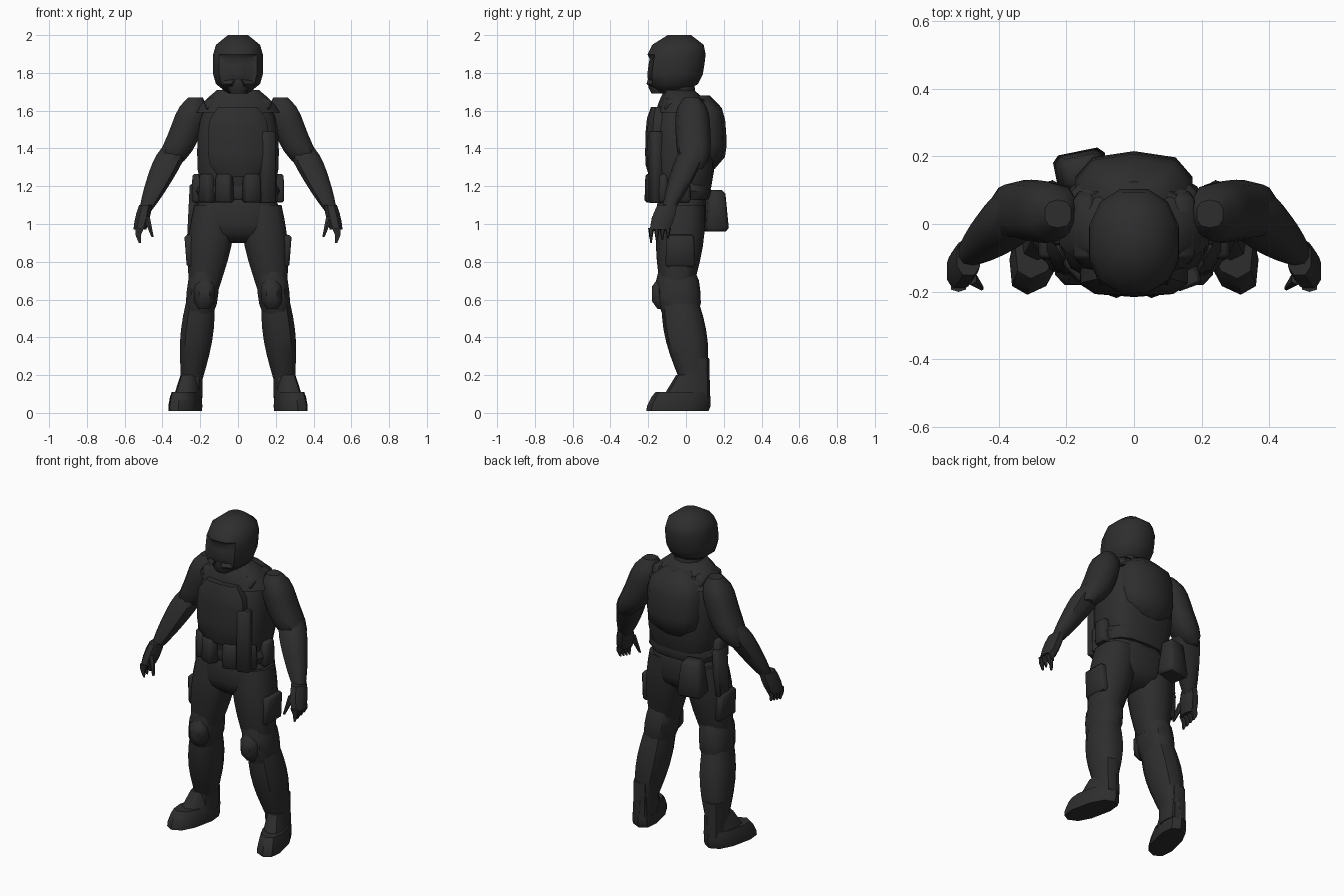
import bpy
import bmesh
from math import sin, cos, pi, copysign, radians
from mathutils import Matrix, Vector

default_cube = bpy.data.objects.get("Cube")
if default_cube:
    bpy.data.objects.remove(default_cube, do_unlink=True)

cloth = bpy.data.materials.new("charcoal cloth")
cloth.use_nodes = True
shade = .027
cloth.diffuse_color = (shade, shade, shade, 1)
shader = cloth.node_tree.nodes["Principled BSDF"]
shader.inputs["Base Color"].default_value = cloth.diffuse_color
parts = []


def finish(name, bm, mirror):
    """Turn the bmesh into an object, mirrored across x when it is one of a pair."""
    bmesh.ops.recalc_face_normals(bm, faces=bm.faces)
    mesh = bpy.data.meshes.new(name)
    bm.to_mesh(mesh)
    bm.free()
    mesh.materials.append(cloth)
    obj = bpy.data.objects.new(name, mesh)
    bpy.context.collection.objects.link(obj)
    if mirror:
        obj.modifiers.new("Mirror", 'MIRROR')
    parts.append(obj)


def sunken_face(bm):
    """Press in the front faces of the hood below the brow."""
    bm.normal_update()
    opening = []
    for face in bm.faces:
        middle = face.calc_center_median()
        if face.normal.y < -.6 and abs(middle.x) < .1 and middle.z < 1.88:
            opening.append(face)
    bmesh.ops.inset_region(bm, faces=opening, thickness=.02, depth=-.015)


def tube(name, start, end, wide, deep, taper=1, swell=0, cap=0, bow=0,
         splay=0, sides=10, steps=6, square=.8, mirror=False, detail=None):
    """Level oval sections from start to end.
    taper scales the end, swell fattens the middle, cap rounds both ends,
    bow bends the middle inward, splay shears the front outward."""
    start, end = Vector(start), Vector(end)
    bm = bmesh.new()
    loops = []
    for step in range(steps + 1):
        t = step / steps
        middle = start.lerp(end, t)
        arch = sin(pi * t)
        middle.x -= bow * arch
        scale = 1 + (taper - 1) * t
        scale *= (1 + swell * arch) * (1 - cap * abs(t + t - 1) ** 4)
        loop = []
        for i in range(sides):
            angle = 2 * pi * (i + .5) / sides
            c, s = cos(angle), sin(angle)
            dx = copysign(abs(c) ** square, c) * wide * scale
            dy = copysign(abs(s) ** square, s) * deep * scale
            loop.append(bm.verts.new(middle + Vector((dx - splay * dy, dy, 0))))
        loops.append(loop)
    for low, high in zip(loops, loops[1:]):
        for i in range(sides):
            bm.faces.new((low[i - 1], low[i], high[i], high[i - 1]))
    bm.faces.new(loops[0])
    bm.faces.new(loops[-1])
    bmesh.ops.recalc_face_normals(bm, faces=bm.faces)
    if detail:
        detail(bm)
    finish(name, bm, mirror)


def box(name, centre, size, turn=0, lean=0, taper=1, mirror=False):
    """Bevelled block; taper narrows the top, turn is about z, lean about y."""
    bm = bmesh.new()
    bmesh.ops.create_cube(bm, size=1)
    for vert in bm.verts:
        if vert.co.z > 0:
            vert.co.x *= taper
            vert.co.y *= taper
    bm.transform(Matrix.Diagonal((*size, 1)))
    bmesh.ops.bevel(bm, geom=bm.edges[:], offset=min(size) * .15,
                    segments=1, affect='EDGES')
    bm.transform(Matrix.Translation(centre)
                 @ Matrix.Rotation(turn, 4, 'Z') @ Matrix.Rotation(lean, 4, 'Y'))
    finish(name, bm, mirror)


# Head
tube("hood", (0, -.08, 1.69), (0, -.035, 2), wide=.137, deep=.16, cap=.6,
     sides=12, square=.9, detail=sunken_face)
tube("face_mask", (0, -.14, 1.69), (0, -.14, 1.82), wide=.06, deep=.06, cap=.3, steps=4)
tube("neck", (0, -.02, 1.6), (0, -.04, 1.78), wide=.085, deep=.08, steps=2)
tube("collar", (0, 0, 1.59), (0, -.035, 1.71), wide=.23, deep=.155, taper=.5,
     swell=.08, steps=3)

# Torso and vest
tube("torso", (0, -.02, 1.1), (0, 0, 1.66), wide=.2, deep=.15, swell=.1, cap=.25,
     sides=14, square=.65)
tube("chest_panel", (0, -.15, 1.25), (0, -.14, 1.62), wide=.165, deep=.07, cap=.35,
     square=.65)
box("shoulder_strap", (.145, -.01, 1.64), (.07, .22, .05), lean=.4, taper=.8, mirror=True)
box("side_flap", (.155, -.16, 1.3), (.08, .06, .38), turn=.35)
tube("back_pack", (0, .09, 1.29), (0, .065, 1.68), wide=.18, deep=.135, cap=.55,
     square=.7)

# Belt with pouches spaced around its front
tube("belt", (0, -.02, 1.13), (0, -.02, 1.22), wide=.225, deep=.155, cap=.1,
     sides=14, steps=2, square=.7)
for angle in map(radians, (0, -40, -70)):
    box("belt_pouch", (.21 * cos(angle), .165 * sin(angle) - .02, 1.19),
        (.07, .09, .15), turn=angle, taper=.9, mirror=True)
box("hip_bag", (-.155, .155, 1.07), (.16, .125, .22), turn=.2, taper=.72)
box("holster", (-.24, 0, 1.07), (.045, .1, .28), lean=.05)

# Legs
tube("pelvis", (0, -.03, .9), (0, -.02, 1.2), wide=.22, deep=.135, cap=.5, sides=12)
knee = Vector((.18, -.05, .66))
ankle = Vector((.245, .04, .17))
tube("thigh", (.12, -.02, 1.1), knee, wide=.115, deep=.12, taper=.72, swell=.2,
     mirror=True)
tube("knee", (.175, -.05, .76), (.2, -.03, .52), wide=.083, deep=.11, swell=.06,
     cap=.15, steps=4, mirror=True)
tube("knee_pad", (.18, -.12, .55), (.175, -.12, .71), wide=.06, deep=.065, cap=.5,
     sides=8, steps=4, mirror=True)
tube("shin", (.2, -.03, .58), ankle, wide=.08, deep=.1, taper=.72, swell=.28,
     mirror=True)
box("thigh_pocket", (.24, -.03, .86), (.08, .16, .17), lean=.1, taper=.9, mirror=True)

# Boots
tube("boot_foot", (.28, -.045, .01), (.275, -.02, .11), wide=.082, deep=.175, taper=.86,
     cap=.06, splay=.22, steps=4, mirror=True)
tube("boot_instep", (.265, 0, .08), (.25, .035, .2), wide=.07, deep=.125, taper=.7,
     splay=.22, steps=2, mirror=True)
tube("boot_shaft", (.247, .045, .08), (.245, .04, .29), wide=.06, deep=.083, steps=3,
     mirror=True)

# Arms
wrist = Vector((.495, -.1, 1.06))
tube("upper_arm", (.225, .03, 1.67), (.38, .045, 1.29), wide=.09, deep=.092, cap=.55,
     bow=.02, steps=8, mirror=True)
tube("forearm", (.335, .045, 1.41), wrist, wide=.088, deep=.08, taper=.45, swell=.12,
     cap=.25, steps=8, mirror=True)

# Hands
palm = Vector((.52, -.14, .97))
tube("hand", (.49, -.1, 1.1), palm, wide=.036, deep=.055, swell=.15, sides=8,
     steps=3, mirror=True)
for finger in range(4):
    knuckle = palm + Vector((0, .03 * finger - .045, .01))
    tube("finger", knuckle, knuckle + Vector((0, 0, .008 * finger - .08)),
         wide=.025, deep=.016, taper=.25, sides=6, steps=2, bow=-.008, mirror=True)
tube("thumb", (.485, -.16, 1.04), (.452, -.19, .93), wide=.02, deep=.02, taper=.35,
     sides=6, steps=2, mirror=True)

# Soft shading with crisp folds
bpy.ops.object.select_all(action='DESELECT')
for part in parts:
    part.select_set(True)
bpy.context.view_layer.objects.active = parts[0]
bpy.ops.object.shade_smooth_by_angle(angle=radians(45))
